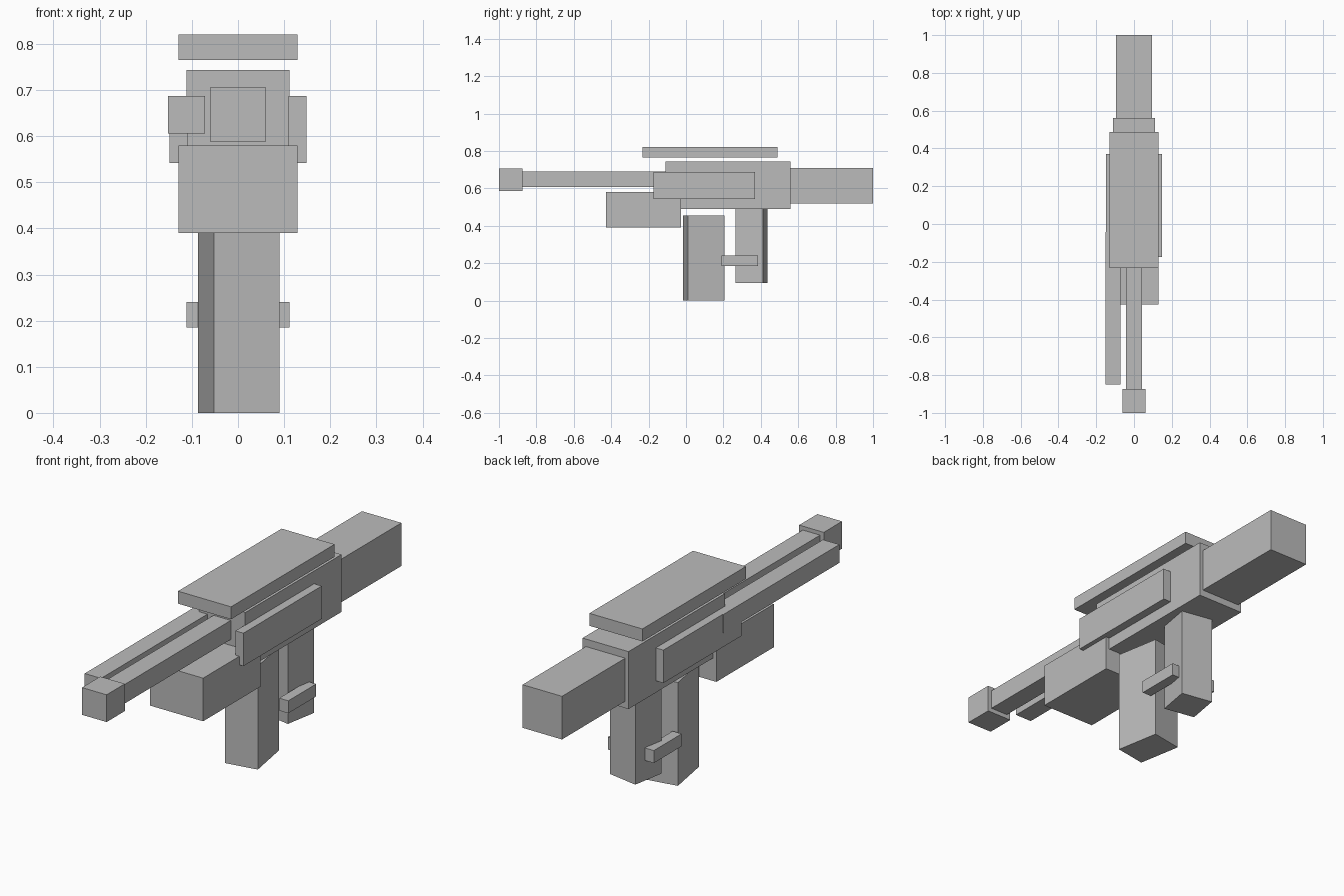
import bpy
import bmesh
import math
from mathutils import Matrix

if "Cube" in bpy.data.objects:
    bpy.data.objects.remove(bpy.data.objects["Cube"])

grey = bpy.data.materials.new("plain_grey")
grey.diffuse_color = (0.5, 0.5, 0.5, 1.0)
grey.use_nodes = True
grey.node_tree.nodes["Principled BSDF"].inputs["Base Color"].default_value = grey.diffuse_color


def box(name, x, y, z, turn=0.0):
    """Box from x, y, z ranges, turned about its own vertical axis (degrees)."""
    size = [r[1] - r[0] for r in (x, y, z)]
    centre = [(r[0] + r[1]) / 2 for r in (x, y, z)]
    bm = bmesh.new()
    bmesh.ops.create_cube(bm, size=1.0, matrix=Matrix.Diagonal((*size, 1.0)))
    mesh = bpy.data.meshes.new(name)
    bm.to_mesh(mesh)
    bm.free()
    mesh.materials.append(grey)
    obj = bpy.data.objects.new(name, mesh)
    obj.location = centre
    obj.rotation_euler.z = math.radians(turn)
    bpy.context.collection.objects.link(obj)
    return obj


# Main body, top rail and stock
box("receiver", (-0.112, 0.112), (-0.11, 0.56), (0.49, 0.743))
box("top_rail", (-0.129, 0.129), (-0.233, 0.488), (0.765, 0.82))
box("stock", (-0.096, 0.096), (0.56, 1.0), (0.52, 0.71))

# Barrel group
box("barrel", (-0.042, 0.042), (-0.873, -0.11), (0.606, 0.69))
box("muzzle", (-0.06, 0.06), (-1.0, -0.873), (0.587, 0.707))
box("side_tube", (-0.152, -0.072), (-0.85, -0.043), (0.606, 0.687))
box("handguard", (-0.129, 0.129), (-0.427, -0.027), (0.39, 0.58))

# Magazine and rear grip, each turned slightly
box("magazine", (-0.0705, 0.0735), (-0.004, 0.194), (0.0, 0.455), 10)
box("rear_grip", (-0.0715, 0.0715), (0.276, 0.424), (0.095, 0.49), -10)

# Mirrored side plates and guard bars
for side, s in (("left", -1), ("right", 1)):
    box(side + "_side_plate", sorted((s * 0.11, s * 0.149)),
        (-0.175, 0.37), (0.542, 0.687))
    box(side + "_guard_bar", sorted((s * 0.068, s * 0.112)),
        (0.19, 0.384), (0.185, 0.24))
